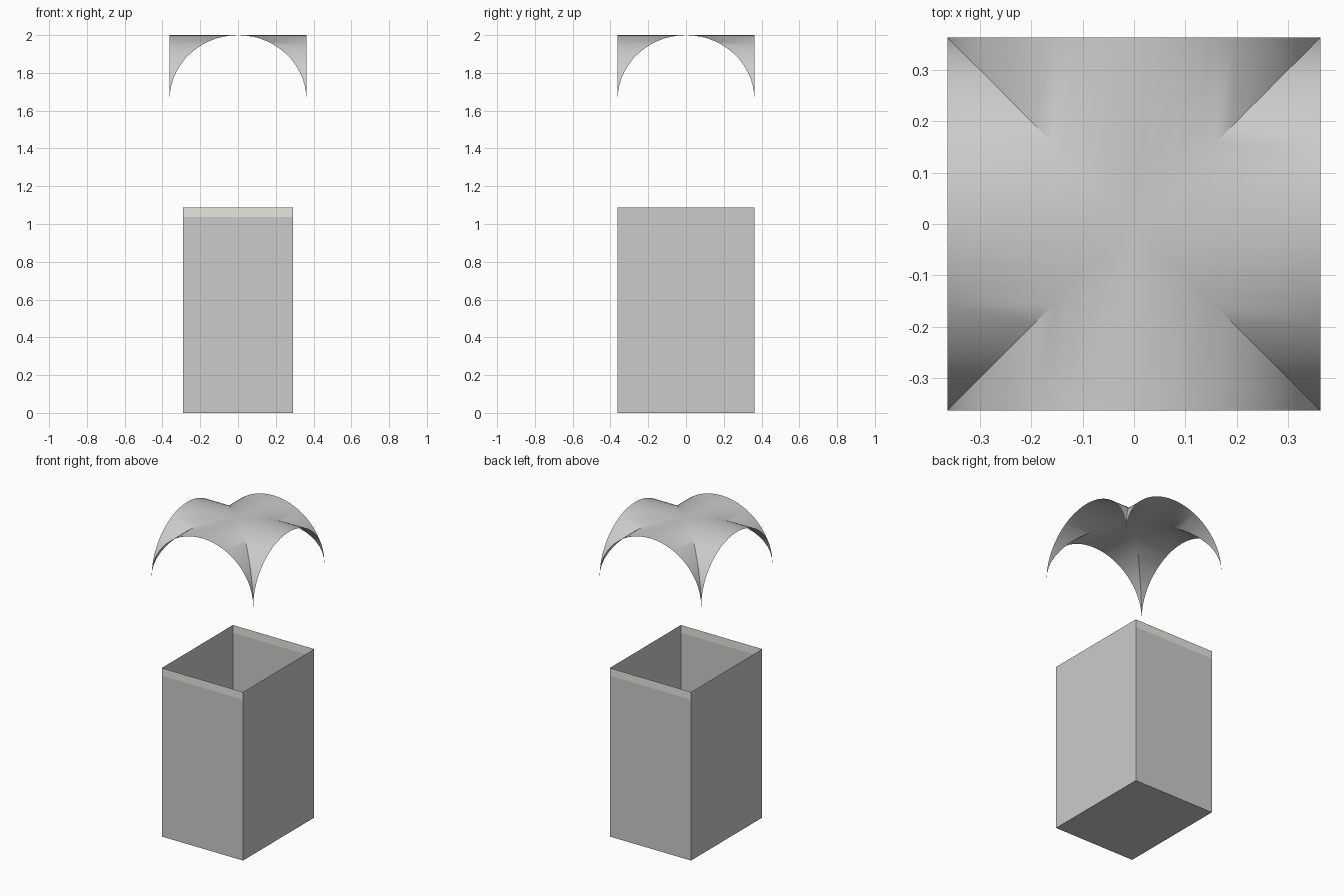
import bpy, bmesh, math
from mathutils import Matrix, Vector

if "Cube" in bpy.data.objects:
    bpy.data.objects.remove(bpy.data.objects["Cube"])

R = 0.3625            # half width of canopy and box depth
RISE = 0.344          # arch height
TOP = 2.0
BX, BH, BAND = 0.29, 1.087, 0.05


def finish(bm, name):
    mesh = bpy.data.meshes.new(name)
    bm.to_mesh(mesh)
    bm.free()
    obj = bpy.data.objects.new(name, mesh)
    bpy.context.collection.objects.link(obj)
    return obj


# Groin-vault canopy: one barrel web, cut by the diagonals, turned four times
def web(bm, turn, n=14):
    rot = Matrix.Rotation(turn * math.pi / 2, 3, 'Z')

    def point(j, outer):
        a = j / n * math.pi / 2
        x = R * math.sin(a)
        y = R if outer else abs(x)
        return rot @ Vector((x, y, TOP - RISE + RISE * math.cos(a)))

    for j in range(-n, n):
        ring = [point(j, False), point(j + 1, False), point(j + 1, True), point(j, True)]
        pts = []
        for p in ring:
            if all((p - q).length > 1e-6 for q in pts):
                pts.append(p)
        bm.faces.new([bm.verts.new(p) for p in pts])


bm = bmesh.new()
for k in range(4):
    web(bm, k)
bmesh.ops.remove_doubles(bm, verts=bm.verts[:], dist=1e-5)
for f in bm.faces:
    f.normal_update()
    if f.normal.z < 0:
        f.normal_flip()
canopy = finish(bm, "vaulted_canopy")
bpy.context.view_layer.objects.active = canopy
canopy.select_set(True)
bpy.ops.object.shade_smooth_by_angle(angle=math.radians(30))

# Open-topped thin-walled box with a closed base
bm = bmesh.new()
bmesh.ops.create_cube(bm, size=1)
bmesh.ops.scale(bm, verts=bm.verts[:], vec=Vector((2 * BX, 2 * R, BH)))
bmesh.ops.translate(bm, verts=bm.verts[:], vec=Vector((0, 0, BH / 2)))
bm.normal_update()
lid = [f for f in bm.faces if f.normal.z > 0.5]
bmesh.ops.delete(bm, geom=lid, context='FACES_ONLY')
bmesh.ops.bisect_plane(bm, geom=bm.verts[:] + bm.edges[:] + bm.faces[:],
                       plane_co=Vector((0, 0, BH - BAND)), plane_no=Vector((0, 0, 1)))

# Slightly warm band along the top of the front and back walls
for f in bm.faces:
    c = f.calc_center_median()
    if c.z > BH - BAND and abs(c.y) > R - 0.01:
        f.material_index = 1
box = finish(bm, "open_box")
for name, col in (("box_grey", (0.8, 0.8, 0.8, 1)), ("band_warm_grey", (0.8, 0.79, 0.73, 1))):
    mat = bpy.data.materials.new(name)
    mat.diffuse_color = col
    mat.use_nodes = True
    mat.node_tree.nodes["Principled BSDF"].inputs["Base Color"].default_value = mat.diffuse_color
    box.data.materials.append(mat)
